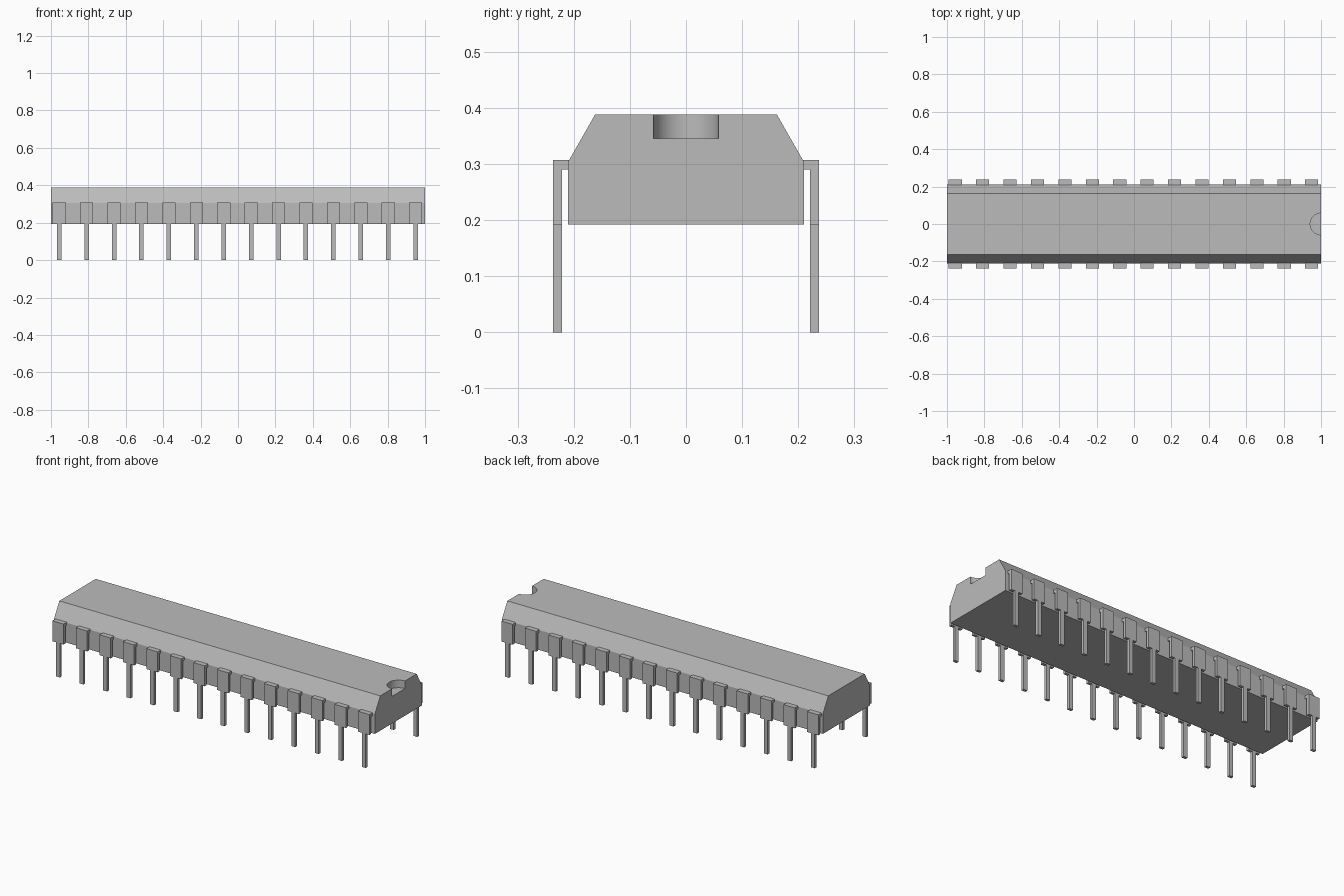
import bpy
import bmesh
import math
from mathutils import Matrix

if "Cube" in bpy.data.objects:
    bpy.data.objects.remove(bpy.data.objects["Cube"], do_unlink=True)

# Single grey finish
grey = bpy.data.materials.new("plain grey")
grey.use_nodes = True
COLOR = (0.5, 0.5, 0.5, 1)
grey.diffuse_color = COLOR
grey.node_tree.nodes["Principled BSDF"].inputs["Base Color"].default_value = COLOR

BODY_BOTTOM, BODY_TOP = 0.192, 0.388
PIN_COUNT, PIN_PITCH, PIN_SHIFT = 14, 0.1466, -0.003


def add_prism(bm, profile, width):
    """Extrude a (y, z) outline along x, centred on x = 0."""
    face = bm.faces.new([bm.verts.new((-width / 2, y, z)) for y, z in profile])
    result = bmesh.ops.extrude_face_region(bm, geom=[face])
    moved = [v for v in result["geom"] if isinstance(v, bmesh.types.BMVert)]
    bmesh.ops.translate(bm, verts=moved, vec=(width, 0, 0))


def finish_mesh(bm, name):
    bmesh.ops.recalc_face_normals(bm, faces=bm.faces)
    mesh = bpy.data.meshes.new(name)
    bm.to_mesh(mesh)
    bm.free()
    mesh.materials.append(grey)
    return mesh


def add_object(name, mesh):
    obj = bpy.data.objects.new(name, mesh)
    bpy.context.collection.objects.link(obj)
    return obj


# Package body with sloped upper sides
half = [(0.21, BODY_BOTTOM), (0.21, 0.304), (0.162, BODY_TOP)]
bm = bmesh.new()
add_prism(bm, half + [(-y, z) for y, z in reversed(half)], 2)
body = add_object("package_body", finish_mesh(bm, "package_body"))

# Half-round orientation notch in the +x end
bm = bmesh.new()
bmesh.ops.create_cone(bm, cap_ends=True, segments=48, radius1=0.058,
                      radius2=0.058, depth=0.2,
                      matrix=Matrix.Translation((1, 0, 0.445)))
cutter = add_object("notch_cutter", finish_mesh(bm, "notch_cutter"))
cutter.hide_render = True
notch = body.modifiers.new("notch", "BOOLEAN")
notch.operation = "DIFFERENCE"
notch.solver = "EXACT"
notch.object = cutter
bpy.ops.object.select_all(action="DESELECT")
body.select_set(True)
bpy.context.view_layer.objects.active = body
bpy.ops.object.modifier_apply(modifier=notch.name)
bpy.data.objects.remove(cutter, do_unlink=True)
bpy.ops.object.shade_smooth_by_angle(angle=math.radians(20))

# Pin: wide bent shoulder and narrow leg, facing +y
OUTER, INNER = 0.237, 0.221
bm = bmesh.new()
add_prism(bm, [(0.2, 0.307), (OUTER, 0.307), (OUTER, BODY_BOTTOM),
               (INNER, BODY_BOTTOM), (INNER, 0.29), (0.2, 0.29)], 0.07)
add_prism(bm, [(INNER, 0), (OUTER, 0),
               (OUTER, BODY_BOTTOM), (INNER, BODY_BOTTOM)], 0.024)
pin_mesh = finish_mesh(bm, "pin")

# Pin rows along both long sides
for i in range(PIN_COUNT):
    x = PIN_SHIFT + (i - (PIN_COUNT - 1) / 2) * PIN_PITCH
    for side, turn in (("back", 0), ("front", math.pi)):
        pin = add_object(f"{side}_pin_{i + 1}", pin_mesh)
        pin.location.x = x
        pin.rotation_euler.z = turn
